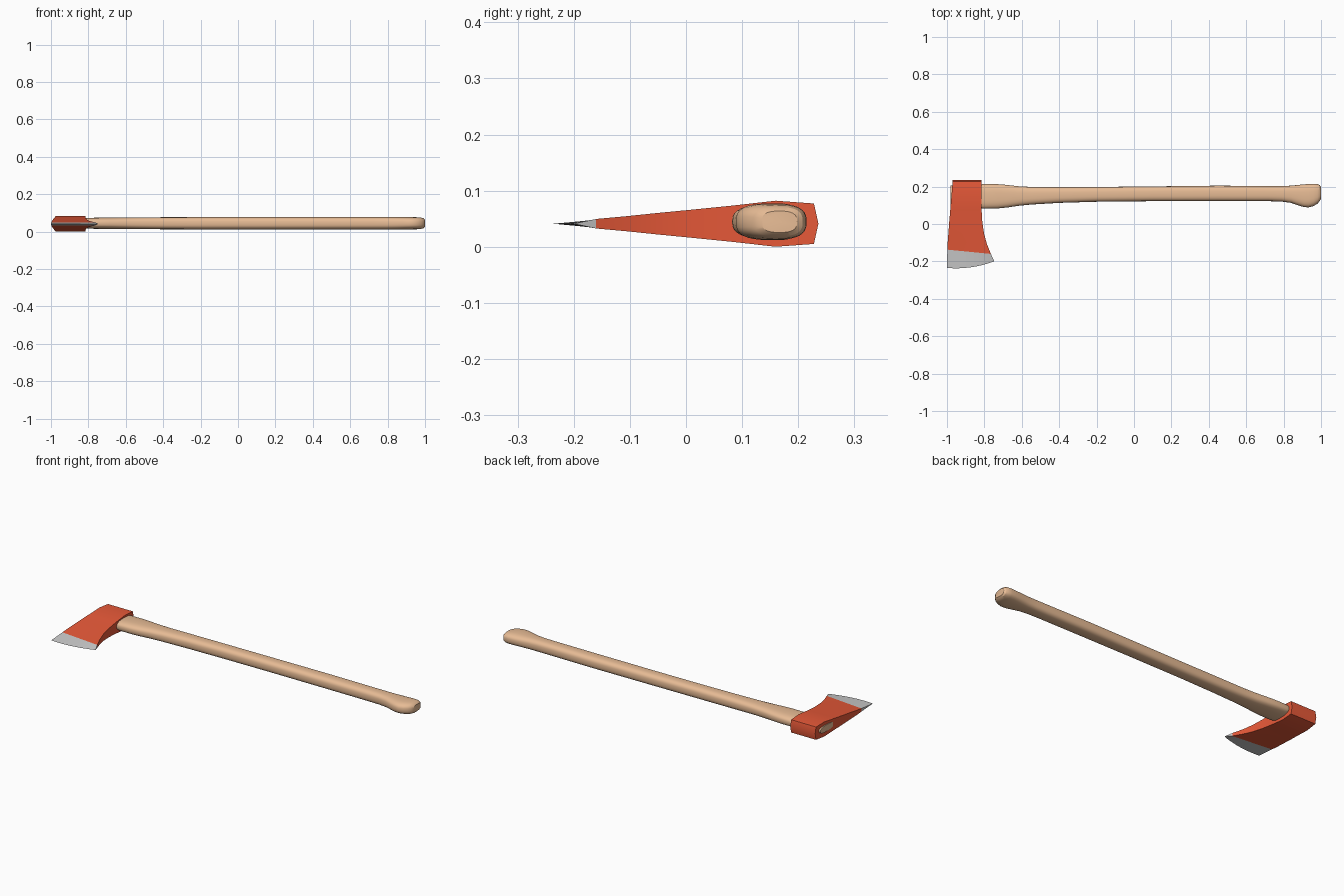
import bpy, bmesh
from math import cos, sin, pi, copysign

if "Cube" in bpy.data.objects:
    bpy.data.objects.remove(bpy.data.objects["Cube"])


def material(name, color):
    m = bpy.data.materials.new(name)
    m.diffuse_color = (*color, 1)
    m.use_nodes = True
    m.node_tree.nodes["Principled BSDF"].inputs["Base Color"].default_value = m.diffuse_color
    return m


def loft(name, rings, mat=None):
    """Skin a list of closed rings and cap both ends."""
    bm = bmesh.new()
    loops = [[bm.verts.new(p) for p in ring] for ring in rings]
    for a, b in zip(loops, loops[1:]):
        n = len(a)
        for i in range(n):
            j = (i + 1) % n
            bm.faces.new((a[i], a[j], b[j], b[i]))
    bm.faces.new(loops[0])
    bm.faces.new(loops[-1])
    bmesh.ops.remove_doubles(bm, verts=bm.verts, dist=1e-5)
    bmesh.ops.recalc_face_normals(bm, faces=bm.faces)
    me = bpy.data.meshes.new(name)
    bm.to_mesh(me)
    bm.free()
    ob = bpy.data.objects.new(name, me)
    bpy.context.collection.objects.link(ob)
    if mat:
        me.materials.append(mat)
    bpy.ops.object.select_all(action='DESELECT')
    ob.select_set(True)
    bpy.context.view_layer.objects.active = ob
    bpy.ops.object.shade_smooth_by_angle(angle=0.5)
    return ob


HEAD_Z = 0.041
COLS = 8


def slab(xl, yl, xr, yr, half, bulge=0):
    """Flat ring across the head at one station, optionally bowed towards -y."""
    pts = []
    for i in range(COLS + 1):
        t = i / COLS
        pts.append((xl + (xr - xl) * t,
                    yl + (yr - yl) * t - bulge * 4 * t * (1 - t)))
    return ([(x, y, HEAD_Z + half) for x, y in pts]
            + [(x, y, HEAD_Z - half) for x, y in reversed(pts)])


red = material("red_paint", (0.8, 0.1, 0.04))
wood = material("wood", (0.8, 0.5, 0.3))

# Painted axe head, from the poll down to the ground bevel
seam = slab(-0.998, -0.137, -0.765, -0.16, 0.0085)
loft("axe_head", [
    slab(-0.97, 0.236, -0.815, 0.236, 0.0),
    slab(-0.97, 0.228, -0.815, 0.228, 0.036),
    slab(-0.975, 0.16, -0.815, 0.16, 0.041),
    slab(-0.982, 0.08, -0.815, 0.08, 0.032),
    slab(-0.988, 0.01, -0.811, 0.01, 0.025),
    slab(-0.992, -0.045, -0.802, -0.05, 0.0192),
    slab(-0.996, -0.095, -0.787, -0.105, 0.0135),
    seam], red)

# Bare cutting edge
loft("blade_edge", [seam, slab(-1.0, -0.235, -0.747, -0.2, 0.0, 0.014)])

# Handle: x, lower y, upper y, half thickness
stations = [
    (-0.981, 0.085, 0.205, 0.018), (-0.84, 0.085, 0.208, 0.022),
    (-0.818, 0.084, 0.212, 0.026), (-0.80, 0.082, 0.214, 0.029),
    (-0.73, 0.083, 0.213, 0.030), (-0.68, 0.088, 0.209, 0.030),
    (-0.62, 0.097, 0.202, 0.0305), (-0.55, 0.104, 0.198, 0.031),
    (-0.40, 0.113, 0.197, 0.0322), (-0.20, 0.119, 0.198, 0.0325),
    (0.10, 0.122, 0.201, 0.0325), (0.45, 0.122, 0.205, 0.0325),
    (0.72, 0.122, 0.203, 0.0325), (0.79, 0.120, 0.203, 0.0325),
    (0.84, 0.113, 0.205, 0.0325), (0.88, 0.099, 0.209, 0.0325),
    (0.91, 0.090, 0.212, 0.0325), (0.935, 0.089, 0.214, 0.0325),
    (0.96, 0.096, 0.215, 0.032), (0.98, 0.108, 0.214, 0.030),
    (0.993, 0.122, 0.208, 0.026), (1.0, 0.135, 0.198, 0.019)]


def oval(x, y0, y1, half, n=32):
    """Rounded-rectangle cross-section."""
    ring = []
    for i in range(n):
        a = 2 * pi * i / n
        c, s = cos(a), sin(a)
        ring.append((x,
                     (y0 + y1) / 2 + (y1 - y0) / 2 * copysign(abs(c) ** 0.72, c),
                     0.0445 + half * copysign(abs(s) ** 0.72, s)))
    return ring


loft("handle", [oval(*s) for s in stations], wood)
